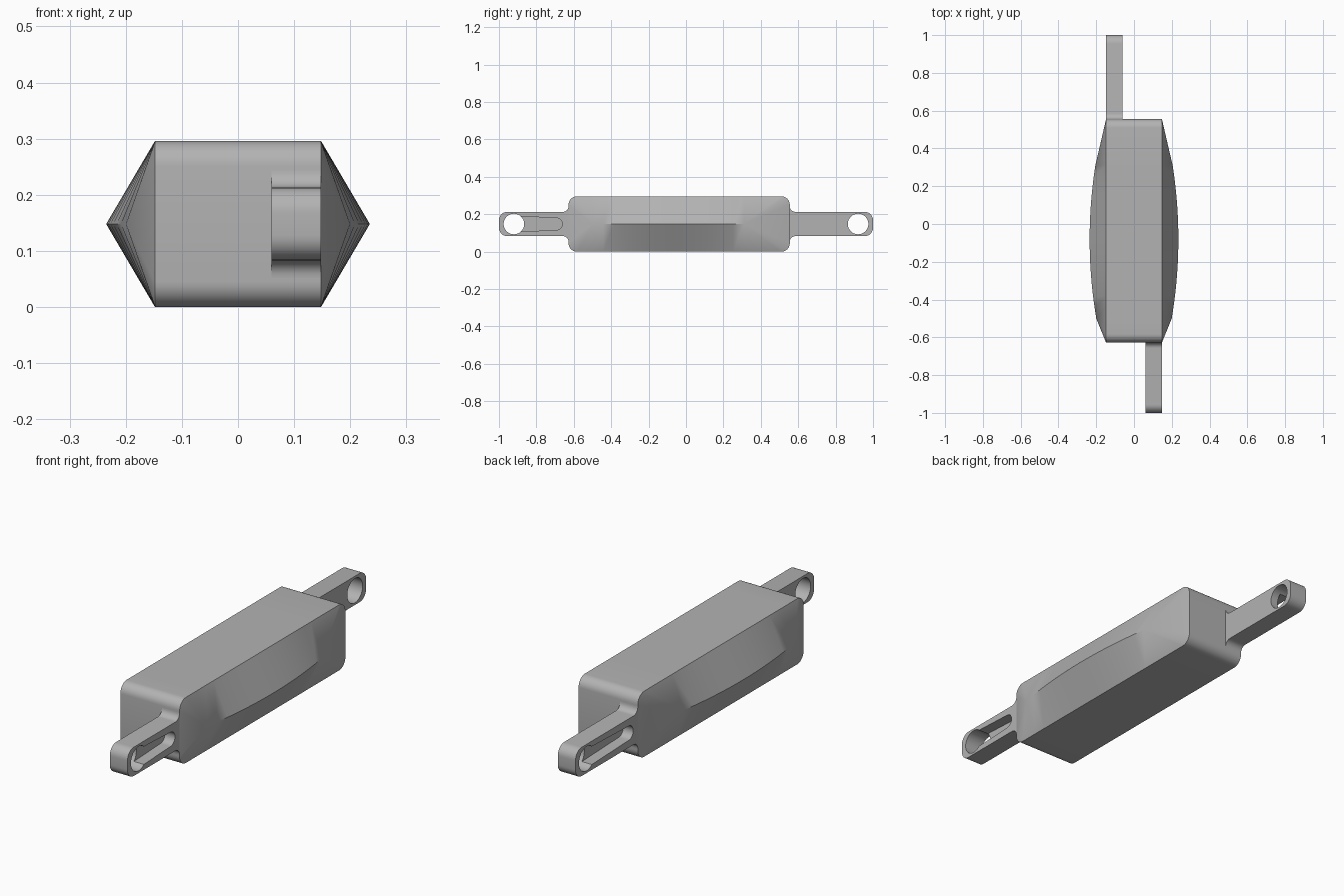
import bpy, bmesh
from math import sin, cos, pi

if "Cube" in bpy.data.objects:
    bpy.data.objects.remove(bpy.data.objects["Cube"])

grey = bpy.data.materials.new("plain grey")
grey.use_nodes = True
grey.diffuse_color = (0.45, 0.45, 0.45, 1)
grey.node_tree.nodes["Principled BSDF"].inputs["Base Color"].default_value = grey.diffuse_color

MID = 0.148           # height of the centre line
HALF = 0.148          # half width of the block
FRONT, BACK = -0.628, 0.555


def arc(cy, cz, r, a0, a1, n=8):
    """Points on an arc, angles in units of pi."""
    return [(cy + r * cos(pi * (a0 + (a1 - a0) * i / n)),
             cz + r * sin(pi * (a0 + (a1 - a0) * i / n))) for i in range(n + 1)]


def finish(bm, name):
    bmesh.ops.recalc_face_normals(bm, faces=bm.faces)
    mesh = bpy.data.meshes.new(name)
    bm.to_mesh(mesh)
    bm.free()
    mesh.materials.append(grey)
    ob = bpy.data.objects.new(name, mesh)
    bpy.context.collection.objects.link(ob)
    return ob


def smooth(ob, angle):
    bpy.ops.object.select_all(action='DESELECT')
    ob.select_set(True)
    bpy.context.view_layer.objects.active = ob
    bpy.ops.object.shade_smooth_by_angle(angle=angle)


def prism(name, outline, x0, x1, side):
    """Extrude an outline along x; side -1 turns it half round the z axis."""
    bm = bmesh.new()
    rings = [[bm.verts.new((side * x, -side * d, z)) for d, z in outline] for x in (x0, x1)]
    bm.faces.new(rings[0])
    bm.faces.new(rings[1])
    n = len(outline)
    for i in range(n):
        j = (i + 1) % n
        bm.faces.new((rings[0][i], rings[0][j], rings[1][j], rings[1][i]))
    return finish(bm, name)


# Block with rounded ends and ridged, bowed sides
R0, R1, STEPS, R = -0.5, 0.31, 14, 0.045
stations = [R0 + (R1 - R0) * i / STEPS for i in range(STEPS + 1)]
top = 2 * MID
rim = (arc(FRONT + R, R, R, 1, 1.5) + [(y, 0) for y in stations]
       + arc(BACK - R, R, R, 1.5, 2) + arc(BACK - R, top - R, R, 0, 0.5)
       + [(y, top) for y in reversed(stations)] + arc(FRONT + R, top - R, R, 0.5, 1))
bm = bmesh.new()
sides = []
for s in (-1, 1):
    edge = [bm.verts.new((s * HALF, y, z)) for y, z in rim]
    ridge = [bm.verts.new((s * (0.235 - 0.2 * (y + 0.08) ** 2), y, MID)) for y in stations]
    sides.append(edge)
    nearest = [ridge[min(range(STEPS + 1), key=lambda k: abs(stations[k] - y))]
               if R0 < y < R1 else ridge[0 if y <= R0 else -1] for y, z in rim]
    for i in range(len(rim)):
        j = (i + 1) % len(rim)
        corners = [edge[i], edge[j], nearest[j]]
        if nearest[i] is not nearest[j]:
            corners.append(nearest[i])
        bm.faces.new(corners)
for i in range(len(rim)):
    j = (i + 1) % len(rim)
    bm.faces.new((sides[0][i], sides[0][j], sides[1][j], sides[1][i]))
smooth(finish(bm, "body"), 0.75)

# End lugs, each with a through eye and a shallow channel on its outer face
H, F, C, END = 0.065, 0.03, 0.045, 1.0
for name, side, face in (("front_lug", 1, -FRONT), ("back_lug", -1, BACK)):
    lower = ([(face - 0.02, MID - H - F)]
             + arc(face + F, MID - H - F, F, 1, 0.5)
             + arc(END - C, MID - H + C, C, -0.5, 0))
    upper = [(d, 2 * MID - z) for d, z in reversed(lower)]
    lug = prism(name, lower + upper, 0.06, HALF, side)
    eye = prism("eye_cutter", arc(0.92, MID, 0.055, 0, 2, 40)[:-1], 0, 0.3, side)
    slot = prism("channel_cutter", arc(face + 0.065, MID, 0.032, 0.5, 1.5, 12)
                 + arc(0.92, MID, 0.042, -0.5, 0.5, 12), HALF - 0.05, 0.3, side)
    bpy.context.view_layer.objects.active = lug
    for cutter in (eye, slot):
        cutter.hide_render = True
        mod = lug.modifiers.new("cut", 'BOOLEAN')
        mod.operation = 'DIFFERENCE'
        mod.solver = 'EXACT'
        mod.object = cutter
        bpy.ops.object.modifier_apply(modifier=mod.name)
        bpy.data.objects.remove(cutter)
    smooth(lug, 0.6)
